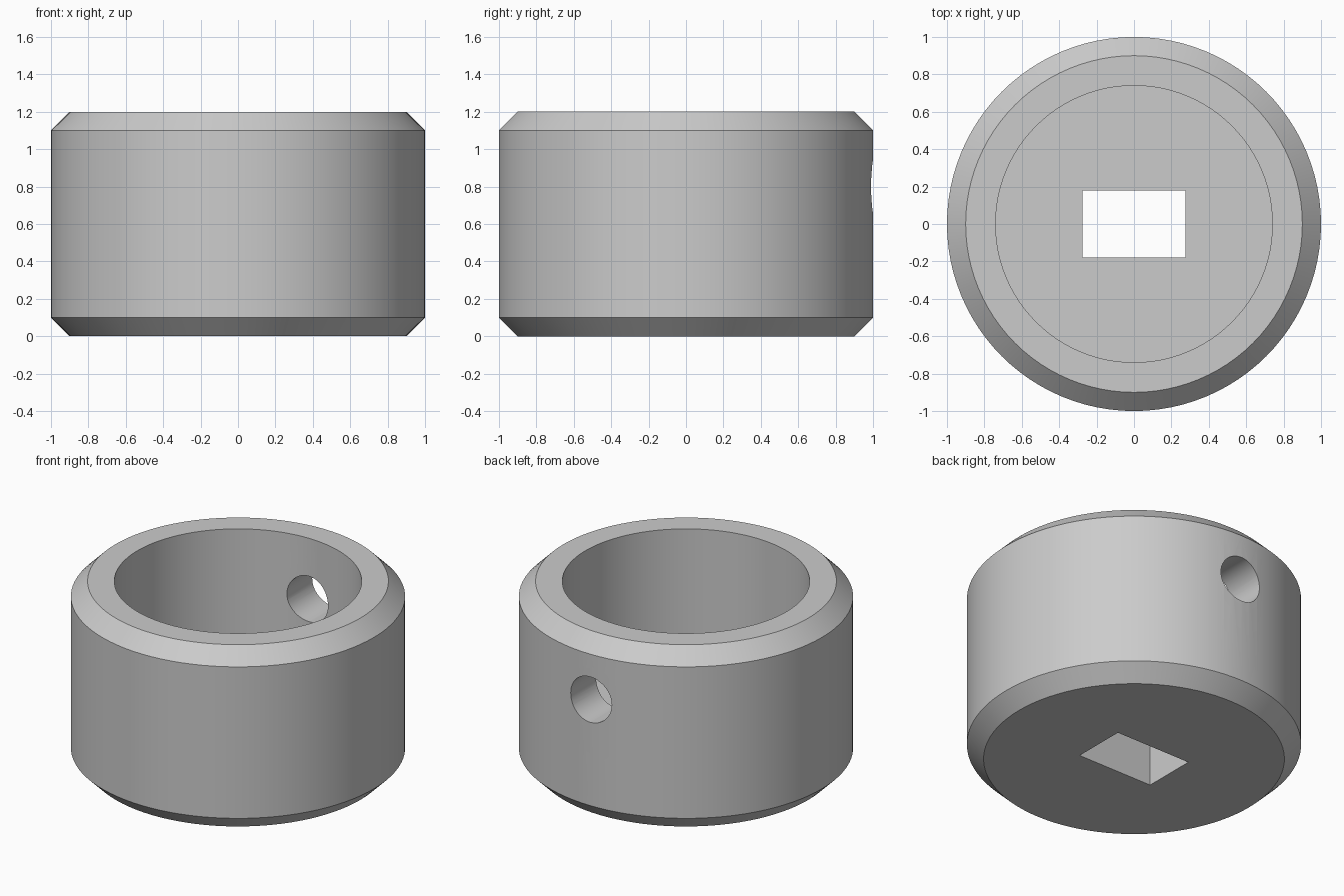
import bpy
import bmesh
from math import pi, radians
from mathutils import Matrix, Vector

cube = bpy.data.objects.get("Cube")
if cube:
    bpy.data.objects.remove(cube, do_unlink=True)

steel = bpy.data.materials.new("plain grey")
steel.use_nodes = True
grey = (0.6, 0.6, 0.6, 1.0)
steel.diffuse_color = grey
steel.node_tree.nodes["Principled BSDF"].inputs["Base Color"].default_value = grey


def make_object(name, bm):
    bmesh.ops.recalc_face_normals(bm, faces=bm.faces)
    mesh = bpy.data.meshes.new(name)
    bm.to_mesh(mesh)
    bm.free()
    mesh.materials.append(steel)
    obj = bpy.data.objects.new(name, mesh)
    bpy.context.collection.objects.link(obj)
    return obj


def lathe(name, profile, steps=96):
    bm = bmesh.new()
    verts = [bm.verts.new((r, 0, z)) for r, z in profile]
    edges = [bm.edges.new(pair) for pair in zip(verts, verts[1:])]
    bmesh.ops.spin(bm, geom=verts + edges, cent=(0, 0, 0), axis=(0, 0, 1),
                   angle=2 * pi, steps=steps, use_duplicate=False)
    bmesh.ops.remove_doubles(bm, verts=bm.verts, dist=0.0001)
    # join the fan at the centre of each flat disc into one face
    for z in (profile[0][1], profile[-1][1]):
        hub = [f for f in bm.faces
               if len(f.verts) == 3 and all(abs(v.co.z - z) < 0.001 for v in f.verts)]
        bmesh.ops.dissolve_faces(bm, faces=hub, use_verts=True)
    return make_object(name, bm)


def cut(target, cutter):
    cutter.hide_render = True
    mod = target.modifiers.new("cut", 'BOOLEAN')
    mod.operation = 'DIFFERENCE'
    mod.solver = 'EXACT'
    mod.object = cutter
    bpy.context.view_layer.objects.active = target
    bpy.ops.object.modifier_apply(modifier=mod.name)
    bpy.data.objects.remove(cutter, do_unlink=True)


# Chamfered collar with a blind bore open at the top
floor_z, height, bore, chamfer = 0.4, 1.2, 0.74, 0.1
collar = lathe("collar", [
    (0, 0), (1 - chamfer, 0), (1, chamfer), (1, height - chamfer),
    (1 - chamfer, height), (bore, height), (bore, floor_z), (0, floor_z)])

# Rectangular slot through the floor
bm = bmesh.new()
bmesh.ops.create_cube(bm, size=1, matrix=Matrix.LocRotScale(
    Vector((0, 0, 0.2)), None, Vector((0.55, 0.356, 0.8))))
cut(collar, make_object("slot_cutter", bm))

# Round screw hole through the back wall
bm = bmesh.new()
bmesh.ops.create_cone(bm, cap_ends=True, segments=48, radius1=0.15, radius2=0.15,
                      depth=0.8, matrix=Matrix.Translation((0, 0.9, 0.8))
                      @ Matrix.Rotation(pi / 2, 4, 'X'))
cut(collar, make_object("screw_hole_cutter", bm))

# Smooth walls with crisp edges
bpy.ops.object.select_all(action='DESELECT')
collar.select_set(True)
bpy.context.view_layer.objects.active = collar
bpy.ops.object.shade_smooth_by_angle(angle=radians(30))
